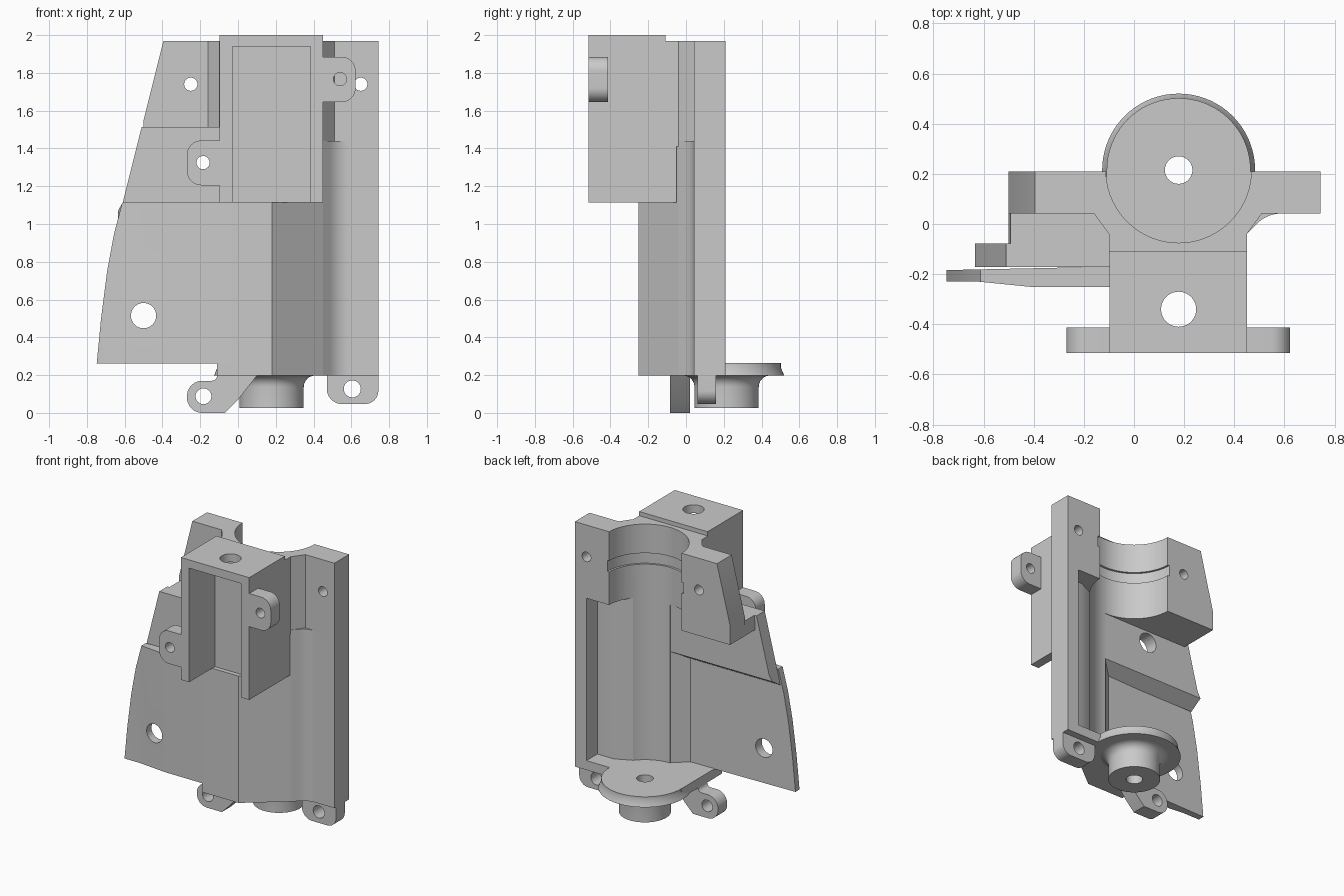
import bpy, bmesh, math
from mathutils import Vector

old = bpy.data.objects.get("Cube")
if old:
    bpy.data.objects.remove(old, do_unlink=True)

grey = bpy.data.materials.new("plain grey")
grey.use_nodes = True
grey.diffuse_color = (0.59, 0.59, 0.59, 1)
grey.node_tree.nodes["Principled BSDF"].inputs["Base Color"].default_value = (0.59, 0.59, 0.59, 1)


def circle(x, y, r, n=72):
    return [(x + r * math.cos(2 * math.pi * i / n), y + r * math.sin(2 * math.pi * i / n)) for i in range(n)]


def rect(x0, x1, y0, y1):
    return [(x0, y0), (x1, y0), (x1, y1), (x0, y1)]


def rounded(pts, steps=8):
    """Outline from (x, y) or (x, y, radius) corners."""
    out = []
    for i, p in enumerate(pts):
        c = Vector(p[:2])
        if len(p) < 3:
            out.append(tuple(c))
            continue
        a = (Vector(pts[i - 1][:2]) - c).normalized()
        b = (Vector(pts[(i + 1) % len(pts)][:2]) - c).normalized()
        half = a.angle(b) / 2
        mid = c + (a + b).normalized() * (p[2] / math.sin(half))
        reach = p[2] / math.tan(half)
        u, v = c + a * reach - mid, c + b * reach - mid
        for k in range(steps + 1):
            spoke = (u * (steps - k) + v * k).normalized()
            out.append(tuple(mid + spoke * p[2]))
    return out


def finish(name, bm):
    bmesh.ops.recalc_face_normals(bm, faces=bm.faces)
    mesh = bpy.data.meshes.new(name)
    bm.to_mesh(mesh)
    bm.free()
    mesh.materials.append(grey)
    ob = bpy.data.objects.new(name, mesh)
    bpy.context.collection.objects.link(ob)
    return ob


def prism(name, pts, axis, lo, hi):
    """Extrude an xy outline along z, or an xz outline along y."""
    bm = bmesh.new()
    place = (lambda a, b: (a, b, lo)) if axis == "z" else (lambda a, b: (a, lo, b))
    face = bm.faces.new([bm.verts.new(place(*p)) for p in pts])
    res = bmesh.ops.extrude_face_region(bm, geom=[face])
    shift = Vector((0, 0, hi - lo)) if axis == "z" else Vector((0, hi - lo, 0))
    bmesh.ops.translate(bm, vec=shift, verts=[v for v in res["geom"] if isinstance(v, bmesh.types.BMVert)])
    return finish(name, bm)


def lathe(name, cx, cy, profile, n=72):
    """Stack of rings from (radius, z) pairs, capped at both ends."""
    bm = bmesh.new()
    rings = [[bm.verts.new((x, y, z)) for x, y in circle(cx, cy, r, n)] for r, z in profile]
    for a, b in zip(rings, rings[1:]):
        for i in range(n):
            j = (i + 1) % n
            bm.faces.new((a[i], a[j], b[j], b[i]))
    bm.faces.new(rings[0])
    bm.faces.new(rings[-1])
    return finish(name, bm)


def boolean(ob, tools, operation="DIFFERENCE"):
    bpy.context.view_layer.objects.active = ob
    for tool in tools:
        mod = ob.modifiers.new("cut", "BOOLEAN")
        mod.operation, mod.object, mod.solver = operation, tool, "EXACT"
        bpy.ops.object.modifier_apply(modifier=mod.name)


CX, CY = 0.178, 0.215  # axis of the bore

# Cutters
bore = prism("bore_cutter", circle(CX, CY, 0.29), "z", 0.265, 2.1)
groove = prism("groove_cutter", circle(CX, CY, 0.305), "z", 1.68, 1.76)
pocket = prism("pocket_cutter", [(0.3, 0.3), (0.3, 0.025), (0.39, 0.025), (0.52, 0.085), (0.65, 0.085),
                                 (0.65, 0.3)], "z", 0.265, 1.44)
cavity = prism("cavity_cutter", rect(-0.03, 0.385, -0.6, -0.22), "z", 1.115, 1.94)
axle = prism("axle_cutter", circle(CX, CY, 0.055, 32), "z", -0.1, 0.4)
top_hole = prism("top_hole_cutter", circle(CX, -0.34, 0.07, 40), "z", 1.9, 2.1)
holes = {}
for key, x, z, r in (("plate", -0.5, 0.515, 0.067), ("wing", -0.25, 1.74, 0.035), ("bar", 0.65, 1.74, 0.035),
                     ("ear_r", -0.185, 1.325, 0.035), ("ear_l", 0.54, 1.767, 0.035),
                     ("foot_r", -0.183, 0.088, 0.042), ("foot_l", 0.605, 0.127, 0.045)):
    holes[key] = prism(key + "_hole_cutter", circle(x, z, r, 32), "y", -1, 1)
wide_hole = prism("wide_hole_cutter", circle(-0.185, 1.325, 0.07, 32), "y", -0.3, 0.3)
cutters = [bore, groove, pocket, cavity, axle, top_hole, wide_hole, *holes.values()]
parts = []


def part(ob, *tools):
    boolean(ob, tools)
    parts.append(ob)


# Housing around the bore, with the side bar
front = [(0.18, -0.252), (0.45, -0.04, 0.05), (0.53, 0.042, 0.14), (0.743, 0.042), (0.743, 0.21)]
part(prism("lower_housing", rounded([(0.08, -0.252)] + front + [(0.18, 0.21), (0.18, -0.08), (0.08, -0.165)]),
           "z", 0.197, 1.44), bore, pocket, cavity, axle)
part(prism("housing_floor", rounded([(-0.11, -0.252)] + front + [(-0.11, 0.21)]), "z", 0.197, 0.265), axle)
part(prism("upper_housing", [(-0.3, 0.21), (-0.3, 0.042), (-0.16, 0.042), (-0.1, -0.04), (-0.1, -0.11),
                             (0.45, -0.11), (0.45, -0.04), (0.51, 0.042), (0.743, 0.042), (0.743, 0.21)],
           "z", 1.41, 1.97), bore, groove, pocket, holes["bar"], holes["wing"])
part(prism("box_mount", rect(0.18, 0.45, -0.12, -0.05), "z", 1.115, 1.97), bore, groove)

# Open box on the front and its two ears
part(prism("front_box", rect(-0.097, 0.45, -0.515, -0.108), "z", 1.115, 2), cavity, top_hole)
part(prism("right_ear", rounded([(-0.09, 1.205), (-0.09, 1.442), (-0.27, 1.442, 0.075), (-0.27, 1.205, 0.075)]),
           "y", -0.515, -0.412), holes["ear_r"])
part(prism("left_ear", rounded([(0.44, 1.645), (0.44, 1.885), (0.623, 1.885, 0.075), (0.623, 1.645, 0.075)]),
           "y", -0.515, -0.412), holes["ear_l"])

# Stepped wing: low plate, middle panel, shelf and top block
plate = prism("wing_plate", [(0.15, 0.262), (-0.748, 0.262), (-0.725, 0.5), (-0.693, 0.75), (-0.656, 0.95),
                             (-0.612, 1.115), (0.15, 1.115)], "y", -0.4, 0)
section = prism("section_cutter", [(0.14, -0.252), (-0.4, -0.252), (-0.62, -0.23), (-0.8, -0.23),
                                   (-0.8, -0.185), (0.14, -0.165)], "z", 0, 1.5)
boolean(plate, [section], "INTERSECT")
cutters.append(section)
part(plate, holes["plate"])
panel = prism("wing_panel", [(0.2, 1.01), (-0.635, 1.01), (-0.61, 1.115), (-0.51, 1.513), (0.2, 1.513)],
              "y", -0.172, -0.078)
for v in panel.data.vertices:  # slope the underside of the panel
    if v.co.z < 1.05 and v.co.y > -0.1:
        v.co.z += 0.06
part(panel, bore, wide_hole, cavity)
part(prism("wing_shelf", [(-0.05, 1.41), (-0.5, 1.41), (-0.493, 1.513), (-0.05, 1.513)],
           "y", -0.1, 0.06), bore)
part(prism("wing_block", [(-0.15, 1.41), (-0.5, 1.41), (-0.5, 1.55), (-0.395, 1.97), (-0.15, 1.97)],
           "y", 0.042, 0.21), bore, groove, holes["wing"])

# Round base flange with flared stub below
part(lathe("base_flange", CX, CY, [(0.305, 0.197), (0.3, 0.21), (0.287, 0.24), (0.287, 0.265)]), axle)
flare = [(0.17 + 0.06 * (1 - math.cos(t * math.pi / 12)), 0.137 + 0.061 * math.sin(t * math.pi / 12))
         for t in range(7)]
part(lathe("base_stub", CX, CY, [(0.17, 0.025)] + flare), axle)

# Screw feet
part(prism("right_foot", rounded([(0.11, 0.21), (-0.11, 0.21), (-0.11, 0.17, 0.03), (-0.27, 0.17, 0.08),
                                  (-0.27, 0, 0.08), (-0.07, 0), (0.0, 0.07)]),
           "y", -0.085, 0.02), holes["foot_r"])
part(prism("left_foot", rounded([(0.47, 0.21), (0.47, 0.047, 0.08), (0.743, 0.047, 0.07), (0.743, 0.21)]),
           "y", 0.06, 0.16), holes["foot_l"])

for tool in cutters:
    bpy.data.objects.remove(tool, do_unlink=True)

# Smooth the curves, keep the edges sharp
bpy.ops.object.select_all(action="DESELECT")
for ob in parts:
    ob.select_set(True)
bpy.context.view_layer.objects.active = parts[0]
bpy.ops.object.shade_smooth_by_angle(angle=math.radians(25))
